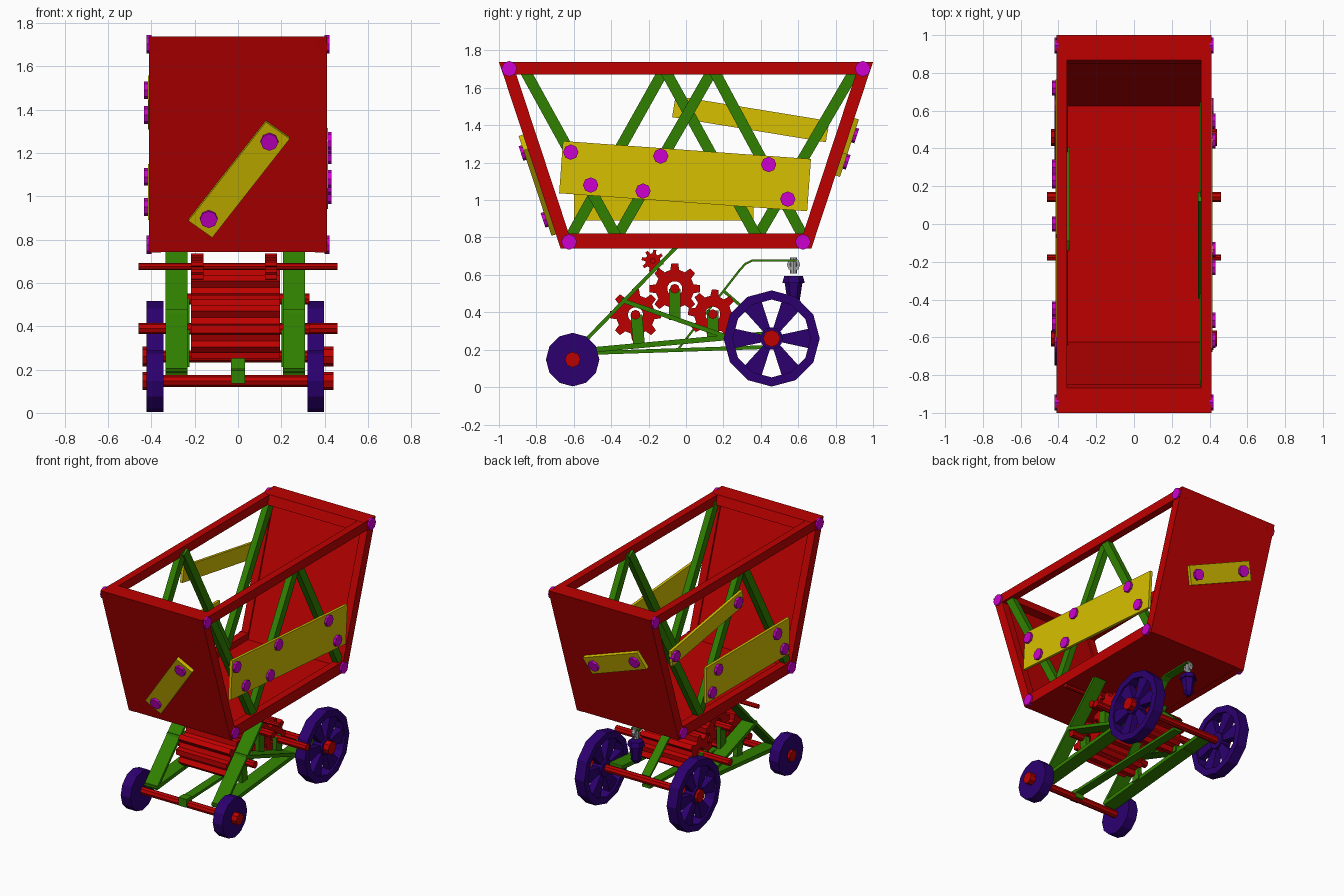
import bpy, bmesh
from math import sin, cos, pi, radians
from mathutils import Vector, Matrix

if "Cube" in bpy.data.objects:
    bpy.data.objects.remove(bpy.data.objects["Cube"])

def mat(name, c):
    m = bpy.data.materials.new(name)
    m.diffuse_color = (*c, 1)
    m.use_nodes = True
    m.node_tree.nodes["Principled BSDF"].inputs["Base Color"].default_value = m.diffuse_color
    return m

RED = mat("red", (.52, 0, 0))
GREEN = mat("green", (.03, .22, 0))
YELLOW = mat("yellow", (.68, .53, 0))
PURPLE = mat("purple", (.025, 0, .16))
PINK = mat("magenta", (.62, 0, .62))
GREY = mat("grey", (.4, .4, .4))

def finish(name, bm, m):
    bmesh.ops.recalc_face_normals(bm, faces=bm.faces)
    me = bpy.data.meshes.new(name)
    bm.to_mesh(me)
    bm.free()
    me.materials.append(m)
    ob = bpy.data.objects.new(name, me)
    bpy.context.collection.objects.link(ob)
    return ob

def prism(name, pts, x0, x1, m, inner=None):
    """Side profile (y, z) extruded along x, with an optional bore of equal point count."""
    bm = bmesh.new()
    loops = [[bm.verts.new((x, *p)) for p in ps]
             for ps in ([pts, inner] if inner else [pts]) for x in (x0, x1)]
    n = len(pts)
    if inner:
        pairs = [(0, 1), (2, 3), (0, 2), (1, 3)]
    else:
        pairs = [(0, 1)]
        bm.faces.new(loops[0])
        bm.faces.new(loops[1])
    for a, b in pairs:
        for i in range(n):
            j = (i + 1) % n
            bm.faces.new((loops[a][i], loops[a][j], loops[b][j], loops[b][i]))
    return finish(name, bm, m)

def circle(y, z, r, n):
    return [(y + r * sin(2 * pi * i / n), z + r * cos(2 * pi * i / n)) for i in range(n)]

def rod(name, y, z, r, x0, x1, m, n=8):
    return prism(name, circle(y, z, r, n), x0, x1, m)

def beam(name, a, b, t, x0, x1, m):
    a, b = Vector(a), Vector(b)
    d = (b - a).normalized() * t / 2
    o = Vector((-d.y, d.x))
    return prism(name, [a + o, b + o, b - o, a - o], x0, x1, m)

def box(name, centre, ax, ay, az, size, m):
    """Box on three axes."""
    bm = bmesh.new()
    bmesh.ops.create_cube(bm, size=1)
    rot = Matrix((ax, ay, az)).transposed().to_4x4()
    bmesh.ops.transform(bm, verts=bm.verts,
                        matrix=Matrix.Translation(centre) @ rot @ Matrix.Diagonal((*size, 1)))
    return finish(name, bm, m)

def cone(name, centre, axis, r1, r2, depth, m, n=8):
    bm = bmesh.new()
    q = Vector(axis).to_track_quat('Z', 'Y').to_matrix().to_4x4()
    bmesh.ops.create_cone(bm, cap_ends=True, segments=n, radius1=r1, radius2=r2, depth=depth,
                          matrix=Matrix.Translation(centre) @ q)
    return finish(name, bm, m)

# Hopper: floor, rails, sloping posts and end panels
prism("hopper_floor", [(-.66, .742), (.66, .742), (.66, .775), (-.66, .775)], -.4, .4, RED)
for s, side in ((1, "right"), (-1, "left")):
    prism(side + "_top_rail", [(-1, 1.737), (1, 1.737), (.978, 1.672), (-.978, 1.672)],
          s * .355, s * .41, RED)
    prism(side + "_bottom_rail", [(-.695, .82), (.695, .82), (.67, .74), (-.67, .74)],
          s * .355, s * .41, RED)
for e, end in ((-1, "front"), (1, "back")):
    def sloped(z0, z1, w):
        y0, y1 = .67 + .33 * (z0 - .74), .67 + .33 * (z1 - .74)
        return [(e * y0, z0), (e * y1, z1), (e * (y1 - w), z1), (e * (y0 - w), z0)]
    prism(end + "_panel", sloped(.742, 1.735, .058), -.408, .408, RED)
    prism(end + "_top_beam", sloped(1.672, 1.738, .13), -.41, .41, RED)
    for s in (-1, 1):
        prism(end + "_post", sloped(.74, 1.737, .07), s * .355, s * .411, RED)
        for y, z in ((.945, 1.702), (.625, .776)):
            rod("corner_bolt", e * y, z, .042, s * .40, s * .422, PINK)

# Zigzag braces
zig = {1: [(-.86, 1.69), (-.37, .80), (.145, 1.70), (.635, .79)],
       -1: [(-.625, .79), (-.115, 1.70), (.38, .80), (.90, 1.69)]}
for s, p in zig.items():
    for i in range(3):
        x = .35 - .012 * (i % 2)
        beam("side_brace", p[i], p[i + 1], .058, s * x, s * (x + .045), GREEN)

# Side boards and their bolts
Z = Vector((0, 0, 1))
beam("right_board", (-.668, 1.176), (.658, 1.08), .28, .396, .416, YELLOW)
beam("left_lower_board", (-.60, 1.02), (.36, 1.02), .26, -.396, -.416, YELLOW)
beam("left_upper_board", (-.065, 1.50), (.757, 1.366), .115, -.396, -.416, YELLOW)
for y, z in ((-.616, 1.256), (-.51, 1.08), (-.135, 1.235), (-.23, 1.048), (.442, 1.19), (.544, 1.005)):
    rod("right_board_bolt", y, z, .041, .40, .432, PINK)
for y, z in ((0, 1.49), (.72, 1.375), (-.45, 1.09), (-.53, .95), (.23, 1.09), (.30, .95)):
    rod("left_board_bolt", y, z, .041, -.40, -.434, PINK)

# Patches on the end panels
for e, end, a, b in ((-1, "front", (-.135, .905), (.145, 1.262)), (1, "back", (.145, 1.215), (-.215, 1.355))):
    n = Vector((0, e, -.33)).normalized()
    pts = [Vector((x, e * (.67 + .33 * (z - .74)), z)) for x, z in (a, b)]
    along = (pts[1] - pts[0]).normalized()
    box(end + "_patch", (pts[0] + pts[1]) / 2 + n * .012, along, n.cross(along), n,
        ((pts[1] - pts[0]).length + .13, .137, .026), YELLOW)
    for p in pts:
        cone(end + "_patch_bolt", p + n * .025, n, .041, .041, .034, PINK)

OX = -.012  # running gear sits slightly to the left

# Wheels and axles
FW, RW = (-.606, .147), (.458, .26)
rod("front_axle", *FW, .027, -.42, .42, RED)
rod("rear_axle", *RW, .027, -.42, .42, RED)
for s in (-1, 1):
    x0, x1 = OX + s * .332, OX + s * .41
    rod("front_wheel", *FW, .143, x0, x1, PURPLE, 12)
    rod("front_hub", *FW, .042, s * .38, s * .44, RED)
    prism("rear_wheel_rim", circle(*RW, .257, 12), x0, x1, PURPLE, circle(*RW, .208, 12))
    rod("rear_wheel_hub", *RW, .06, x0, x1, PURPLE, 12)
    rod("rear_hub_cap", *RW, .046, s * .38, s * .44, RED)
    for k in range(6):
        t = radians(60 * k)
        d, o = Vector((cos(t), sin(t))), Vector((-sin(t), cos(t)))
        c = Vector(RW)
        prism("rear_spoke", [c + d * .05 + o * .02, c + d * .212 + o * .055,
                             c + d * .212 - o * .055, c + d * .05 - o * .02],
              OX + s * .345, OX + s * .397, PURPLE)

# Gear rollers
def gear(name, y, z, tip, root, bore, n, x0, x1, turn=0):
    outer = []
    for i in range(n):
        for f, r in ((-.30, root), (-.17, tip), (.17, tip), (.30, root)):
            t = 2 * pi * (i + f) / n + turn
            outer.append((y + r * sin(t), z + r * cos(t)))
    inner = [(y + bore * sin(2 * pi * (i - 1.5) / (4 * n) + turn),
              z + bore * cos(2 * pi * (i - 1.5) / (4 * n) + turn)) for i in range(4 * n)]
    prism(name, outer, x0, x1, RED, inner)

for name, y, z, r, shaft, turn in (("front_gear", -.27, .387, .138, .33, 0),
                                   ("upper_gear", -.06, .526, .137, .33, 0),
                                   ("rear_gear", .143, .39, .133, .46, .1)):
    gear(name, y, z, r, r - .034, .04, 8, OX - .205, OX + .205, turn)
    rod(name + "_shaft", y, z, .026, -shaft, shaft, RED)
rod("pinion_shaft", -.178, .675, .016, -.46, .46, RED)
for x in (-.188, .152):
    gear("pinion", -.178, .675, .06, .04, .014, 8, x - .028, x + .028, .2)

# Chassis: side rails, struts and gear supports
for s in (-1, 1):
    x0, x1 = OX + s * .22, OX + s * .322
    beam("side_rail", (-.60, .19), (.44, .285), .028, x0, x1, GREEN)
    beam("front_strut", (-.60, .185), (-.05, .75), .02, x0, x1, GREEN)
    beam("rear_strut", (-.345, .465), (.25, .258), .024, x0, x1, GREEN)
    for y, yb, zb, z in ((-.265, -.25, .215, .385), (-.06, -.06, .36, .525), (.143, .143, .26, .41)):
        beam("gear_support", (yb, zb), (y, z), .062, OX + s * .212, OX + s * .245, GREEN)

# Centre tongue and lantern arm
beam("centre_tongue", (-.64, .178), (.46, .215), .02, -.032, .032, GREEN)
prism("tongue_clasp", [(-.64, .135), (-.575, .135), (-.575, .195), (-.64, .195)], -.033, .033, GREEN)
beam("arm_brace", (.20, .515), (.46, .29), .016, -.032, .032, GREEN)
path = [Vector(p) for p in ((-.055, .195), (.285, .632), (.315, .664), (.355, .683), (.59, .683))]
offs = [Vector((.009, -.007))] * 2 + [Vector((.007, -.009)), Vector((.003, -.011)), Vector((0, -.011))]
prism("lantern_arm", path + [p + o for p, o in zip(path, offs)][::-1], -.032, .032, GREEN)

# Hanging lantern
LY = .575
prism("lantern_ring", circle(LY, .655, .036, 8), -.012, .012, GREY, circle(LY, .655, .02, 8))
cone("lantern_hook", (0, LY, .65), Z, .019, .019, .085, GREY)
cone("lantern_cap", (0, LY, .575), Z, .06, .05, .036, PURPLE, 6)
cone("lantern_body", (0, LY, .515), Z, .032, .05, .12, PURPLE, 6)
cone("lantern_foot", (0, LY, .445), Z, .015, .04, .03, PURPLE, 6)
